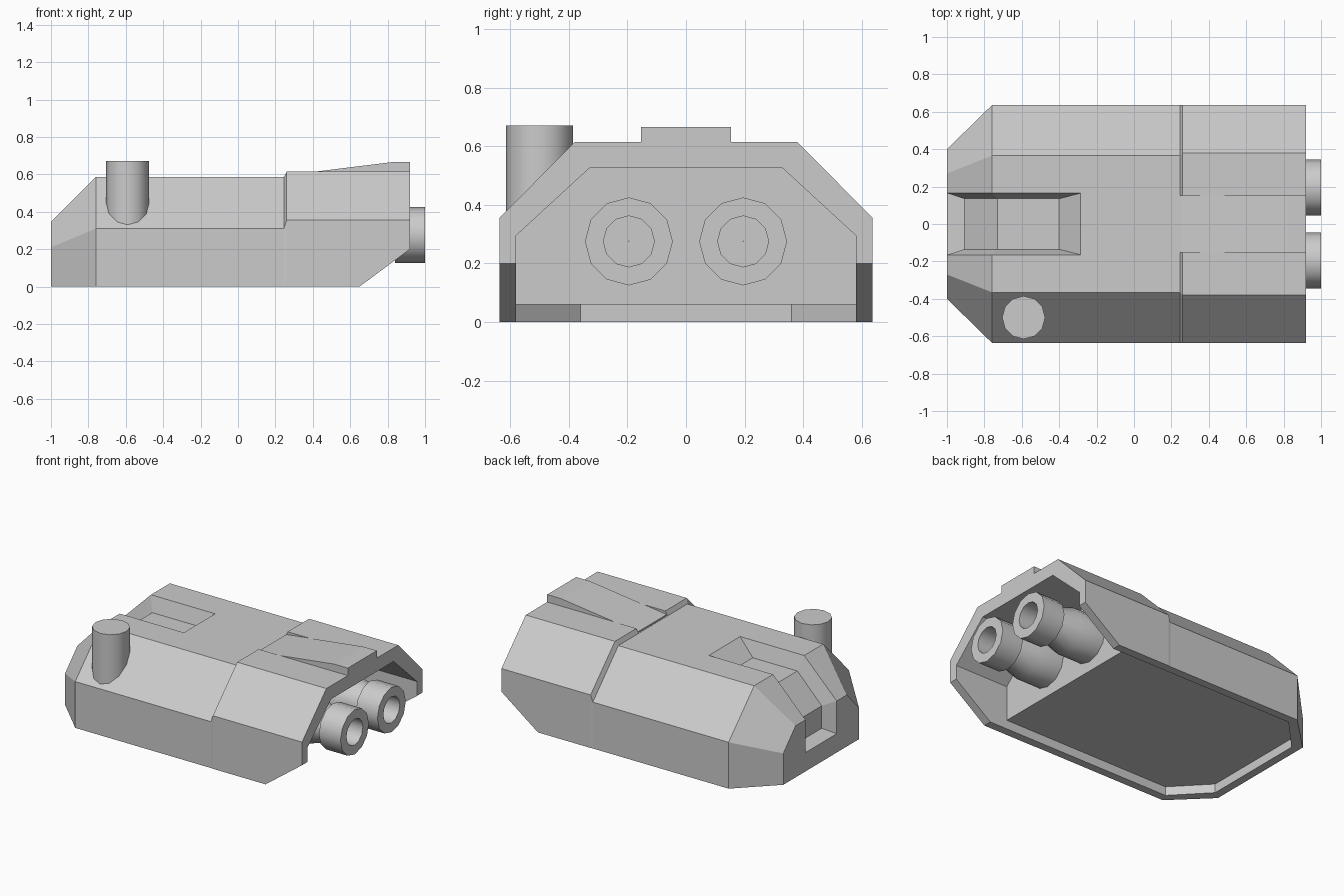
import bpy, bmesh, math

cube = bpy.data.objects.get("Cube")
if cube:
    bpy.data.objects.remove(cube, do_unlink=True)

grey = bpy.data.materials.new("hull_grey")
grey.use_nodes = True
grey.diffuse_color = (0.6, 0.6, 0.6, 1)
grey.node_tree.nodes["Principled BSDF"].inputs["Base Color"].default_value = (0.6, 0.6, 0.6, 1)


def loft(name, rings, closed=False):
    """Skin a list of equal-length point rings, capping the ends unless closed."""
    bm = bmesh.new()
    loops = [[bm.verts.new(p) for p in ring] for ring in rings]
    n = len(loops[0])
    pairs = list(zip(loops, loops[1:])) + ([(loops[-1], loops[0])] if closed else [])
    for a, b in pairs:
        for i in range(n):
            j = (i + 1) % n
            bm.faces.new((a[i], a[j], b[j], b[i]))
    if not closed:
        bm.faces.new(loops[0])
        bm.faces.new(loops[-1])
    bmesh.ops.recalc_face_normals(bm, faces=bm.faces)
    mesh = bpy.data.meshes.new(name)
    bm.to_mesh(mesh)
    bm.free()
    mesh.materials.append(grey)
    obj = bpy.data.objects.new(name, mesh)
    bpy.context.scene.collection.objects.link(obj)
    return obj


def side_prism(name, profile, half_width):
    """Extrude an x-z profile across the width."""
    return loft(name, [[(x, y, z) for x, z in profile] for y in (-half_width, half_width)])


def mirrored(half):
    return half + [(-y, z) for y, z in reversed(half)]


def section(x, side_y, side_z, top_y, top_z, low=0):
    half = [(side_y, low), (side_y, side_z), (top_y, top_z)]
    return [(x, y, z) for y, z in mirrored(half)]


def cut(target, cutter):
    """Subtract the cutter, then discard it."""
    mod = target.modifiers.new("cut", "BOOLEAN")
    mod.operation = "DIFFERENCE"
    mod.solver = "EXACT"
    mod.object = cutter
    bpy.context.view_layer.objects.active = target
    bpy.ops.object.modifier_apply(modifier=mod.name)
    bpy.data.objects.remove(cutter, do_unlink=True)


def smooth(obj):
    bpy.ops.object.select_all(action="DESELECT")
    obj.select_set(True)
    bpy.context.view_layer.objects.active = obj
    bpy.ops.object.shade_smooth_by_angle(angle=math.radians(35))


def spin_x(name, profile, y, z, sides=12):
    """Turn a closed (x, radius) profile about an axis along x."""
    turns = [2 * math.pi * i / sides for i in range(sides)]
    obj = loft(name, [[(x, y + r * math.cos(t), z + r * math.sin(t)) for x, r in profile]
                      for t in turns], closed=True)
    smooth(obj)
    return obj


# Hull with tapered nose and a slightly raised rear casing
hull = loft("hull", [
    section(-1, 0.4, 0.21, 0.27, 0.345),
    section(-0.76, 0.635, 0.31, 0.365, 0.585),
    section(0.245, 0.635, 0.31, 0.365, 0.585),
    section(0.26, 0.637, 0.355, 0.38, 0.615),
    section(0.92, 0.637, 0.355, 0.38, 0.615),
])

# Slanted underside at the tail
cut(hull, side_prism("tail_cutter", [(0.65, 0), (1.055, 0.3), (1.055, -0.2), (0.38, -0.2)], 1))

# Shallow recess under the hull
floor_outline = [(-0.945, 0.36), (-0.735, 0.58), (0.7, 0.58),
                 (0.7, -0.58), (-0.735, -0.58), (-0.945, -0.36)]
cut(hull, loft("floor_cutter", [[(x, y, z) for x, y in floor_outline] for z in (-0.1, 0.06)]))

# Open engine bay
cut(hull, loft("bay_cutter", [section(x, 0.58, 0.295, 0.33, 0.525, -0.1) for x in (0.52, 1.1)]))

# Inset channel running over the nose: outer and inner (x, z) lines
outer = [(-1, 0.126), (-1, 0.345), (-0.76, 0.585), (-0.285, 0.585)]
inner = [(-0.91, 0.15), (-0.91, 0.30), (-0.73, 0.485), (-0.4, 0.485)]
rings = []
for (ox, oz), (ix, iz) in zip(outer, inner):
    ex, ez = ox + 0.3 * (ox - ix), oz + 0.3 * (oz - iz)
    rings.append([(ix, -0.135, iz), (ix, 0.135, iz), (ex, 0.174, ez), (ex, -0.174, ez)])
cut(hull, loft("channel_cutter", rings))

# Notch in the casing's front edge, filled by a rising wedge
cut(hull, side_prism("notch_cutter", [(0.2, 0.586), (0.42, 0.586), (0.42, 0.8), (0.2, 0.8)], 0.153))
side_prism("rear_ramp", [(0.25, 0.56), (0.25, 0.594), (0.82, 0.665), (0.92, 0.665), (0.92, 0.56)], 0.153)

# Twin engines with hollow nozzles
nozzle = [(0.5, 0.15), (0.7, 0.15), (0.81, 0.115), (0.84, 0.115), (0.84, 0.15),
          (1, 0.15), (1, 0.087), (0.86, 0.087), (0.86, 0.001), (0.5, 0.001)]
for name, y in (("left_engine", 0.195), ("right_engine", -0.195)):
    spin_x(name, nozzle, y, 0.275)

# Stack standing on the sloped shoulder
turns = [2 * math.pi * i / 12 for i in range(12)]
stack = loft("stack", [[(-0.59 + 0.115 * math.cos(t), -0.5 + 0.115 * math.sin(t), z) for t in turns]
                       for z in (0.25, 0.67)])
smooth(stack)
